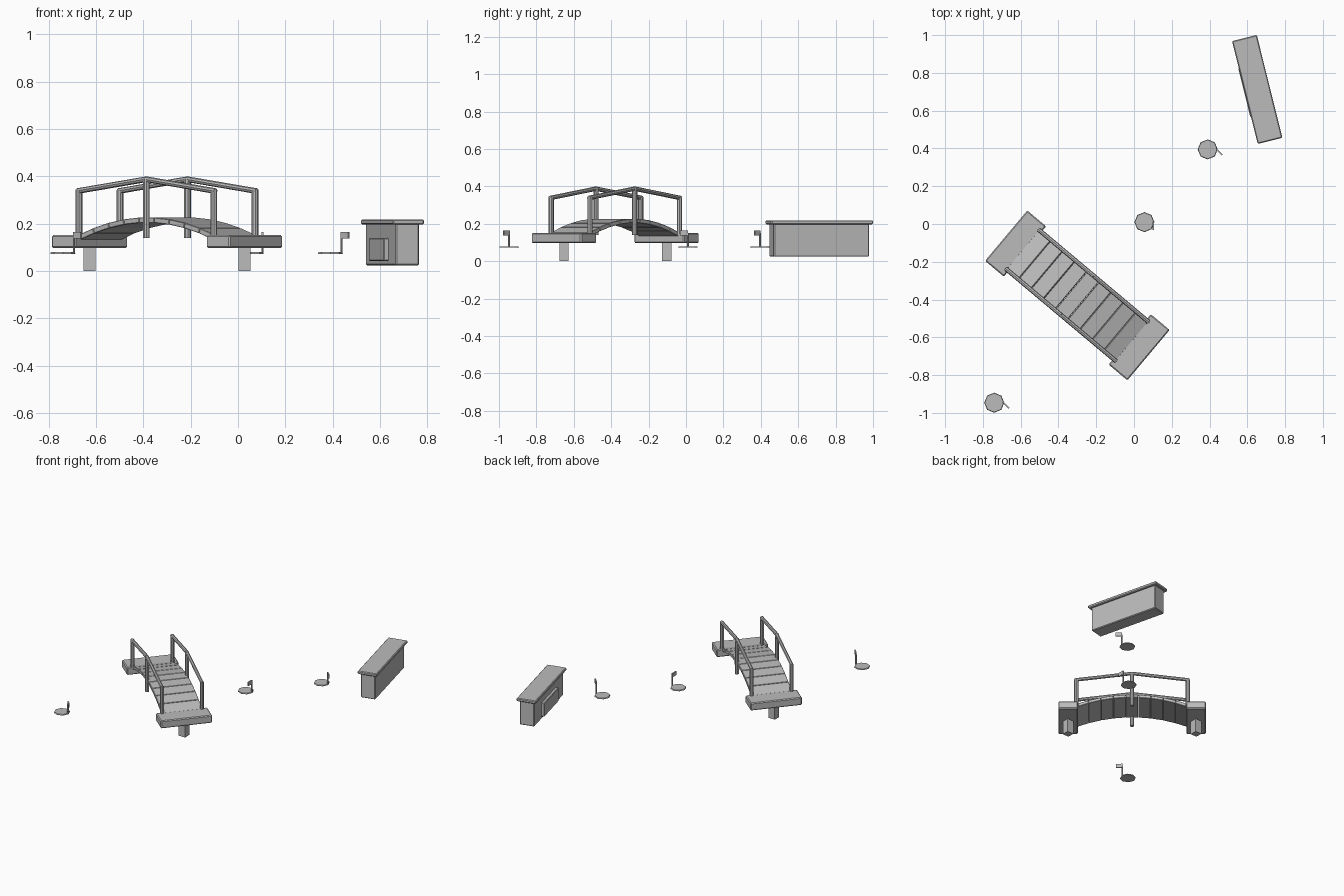
import bpy, bmesh, math
from mathutils import Matrix, Vector

if "Cube" in bpy.data.objects:
    bpy.data.objects.remove(bpy.data.objects["Cube"], do_unlink=True)

grey = bpy.data.materials.new("plain_grey")
grey.use_nodes = True
colour = (0.5, 0.5, 0.5, 1)
grey.diffuse_color = colour
grey.node_tree.nodes["Principled BSDF"].inputs["Base Color"].default_value = colour


def finish(name, bm, frame, bevel=0):
    mesh = bpy.data.meshes.new(name)
    bm.to_mesh(mesh)
    bm.free()
    mesh.materials.append(grey)
    ob = bpy.data.objects.new(name, mesh)
    bpy.context.collection.objects.link(ob)
    ob.matrix_world = frame
    if bevel:
        mod = ob.modifiers.new("edge", "BEVEL")
        mod.width = bevel
        mod.segments = 1
    return ob


def box(name, frame, centre, size, bevel=0, pitch=0):
    bm = bmesh.new()
    shape = Matrix.Translation(centre) @ Matrix.Rotation(pitch, 4, "Y") @ Matrix.Diagonal((*size, 1))
    bmesh.ops.create_cube(bm, size=1, matrix=shape)
    return finish(name, bm, frame, bevel)


def rod(name, frame, start, end, radius, top=None, sides=8):
    a, b = Vector(start), Vector(end)
    turn = (b - a).to_track_quat("Z", "Y").to_matrix().to_4x4()
    bm = bmesh.new()
    bmesh.ops.create_cone(bm, cap_ends=True, segments=sides, radius1=radius,
                          radius2=radius if top is None else top, depth=(b - a).length,
                          matrix=Matrix.Translation((a + b) / 2) @ turn)
    return finish(name, bm, frame)


def place(x, y, degrees):
    return Matrix.Translation((x, y, 0)) @ Matrix.Rotation(math.radians(degrees), 4, "Z")


# Footbridge: local x runs along the deck
bridge = place(-0.3, -0.378, -40)
for side, end in ((-1, "left"), (1, "right")):
    box(f"bridge_{end}_slab", bridge, (side * 0.427, 0, 0.1245), (0.13, 0.348, 0.055), 0.006)
    foot = bridge @ Vector((side * 0.427, 0, 0))
    box(f"bridge_{end}_leg", place(foot.x, foot.y, 0), (0, 0, 0.05), (0.05, 0.05, 0.1))

# Arched planks
half, count = 0.375, 9
step = 2 * half / count


def arch(x):
    return 0.227 - 0.075 * (x / half) ** 2


for i in range(count):
    x0 = -half + i * step
    x1 = x0 + step
    pitch = -math.atan2(arch(x1) - arch(x0), step)
    length = step / math.cos(pitch)
    box(f"bridge_plank_{i + 1}", bridge, ((x0 + x1) / 2, 0, (arch(x0) + arch(x1)) / 2 - 0.011),
        (length - 0.002, 0.27, 0.022), 0.002, pitch)

# Handrails
for side, label in ((-1, "near"), (1, "far")):
    y = side * 0.135
    for x, top, where in ((-0.372, 0.342, "left"), (0, 0.392, "middle"), (0.372, 0.342, "right")):
        rod(f"{label}_{where}_post", bridge, (x, y, 0.14), (x, y, top), 0.014)
        if x:
            rod(f"{label}_{where}_rail", bridge, (x * 1.025, y, 0.338), (0, y, 0.388), 0.012)

# Counter with an overhanging top and a raised front panel
counter = place(0.6525, 0.7125, 104)
box("counter_body", counter, (0, 0, 0.113), (0.525, 0.102, 0.178), 0.005)
box("counter_top", counter, (0, 0, 0.208), (0.561, 0.135, 0.022), 0.005)
box("counter_panel", counter, (0, 0.058, 0.091), (0.265, 0.026, 0.098), 0.004)

# Round markers, each with a small sign on a stick
for i, (x, y, turn) in enumerate(((-0.74, -0.946, -45), (0.055, 0.01, -90), (0.39, 0.395, -45))):
    spot = place(x, y, 0)
    rod(f"marker_disc_{i + 1}", spot, (0, 0, 0.073), (0, 0, 0.08), 0.053, 0.05)
    rod(f"marker_stick_{i + 1}", spot, (0.048, 0, 0.075), (0.048, 0, 0.15), 0.005, sides=6)
    sign = place(x + 0.048, y, turn)
    box(f"marker_sign_{i + 1}", sign, (0.02, 0, 0.152), (0.044, 0.008, 0.027))
